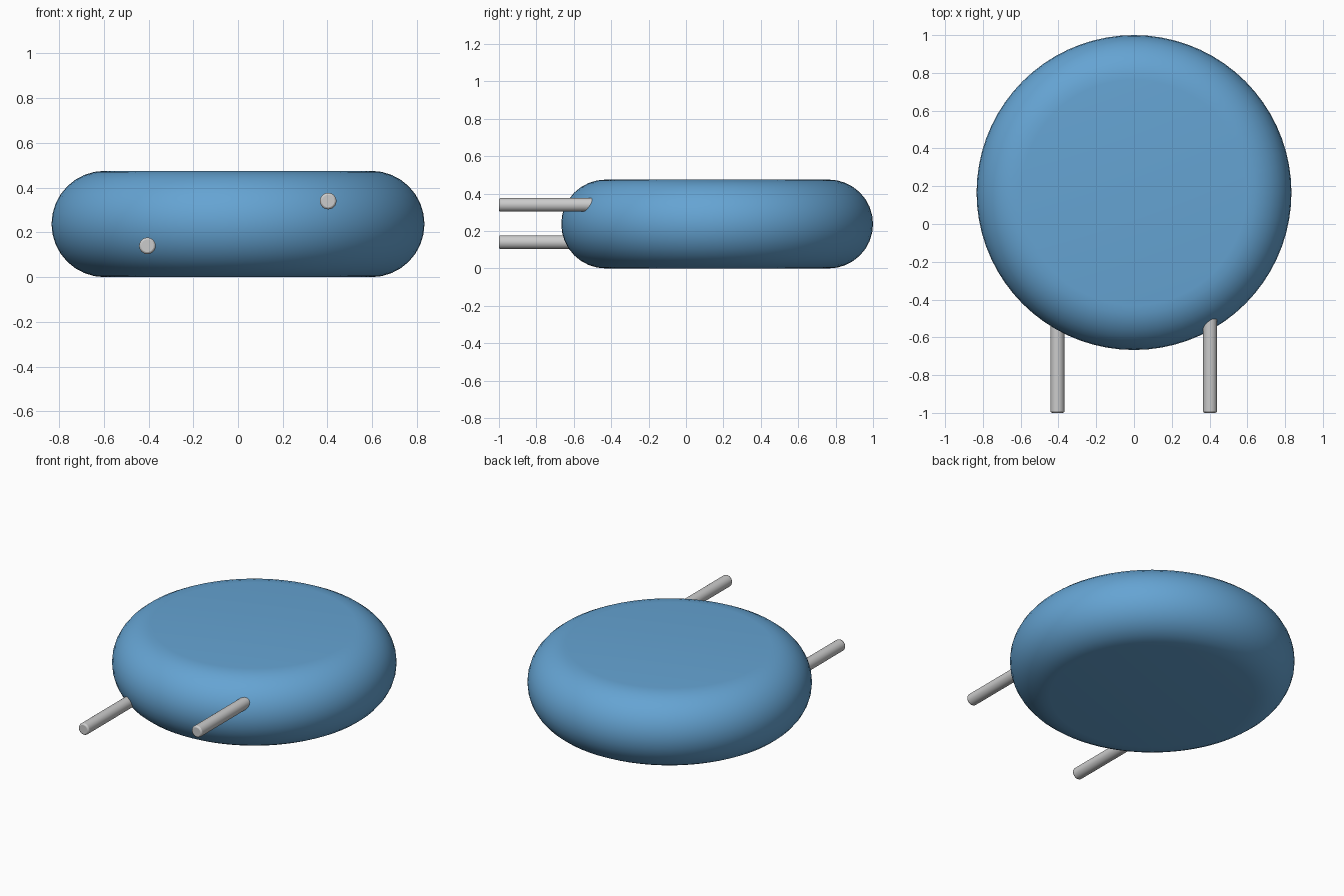
import bpy, bmesh
from math import sin, cos, pi, radians
from mathutils import Vector

if "Cube" in bpy.data.objects:
    bpy.data.objects.remove(bpy.data.objects["Cube"])

THICK, RADIUS, CENTRE_Y = 0.475, 0.8335, 0.1665
EDGE = THICK / 2


def smooth(obj, angle=35):
    bpy.ops.object.select_all(action='DESELECT')
    obj.select_set(True)
    bpy.context.view_layer.objects.active = obj
    bpy.ops.object.shade_smooth_by_angle(angle=radians(angle))


# Round body: half profile with a full-round rim, spun about z
def make_body():
    steps = 16
    profile = [(0, 0)]
    for i in range(steps + 1):
        a = -pi / 2 + pi * i / steps
        profile.append((RADIUS - EDGE + EDGE * cos(a), EDGE + EDGE * sin(a)))
    profile.append((0, THICK))

    bm = bmesh.new()
    verts = [bm.verts.new((x, 0, z)) for x, z in profile]
    edges = [bm.edges.new(pair) for pair in zip(verts, verts[1:])]
    bmesh.ops.spin(bm, geom=verts + edges, cent=(0, 0, 0), axis=(0, 0, 1),
                   angle=2 * pi, steps=72)
    bmesh.ops.remove_doubles(bm, verts=bm.verts, dist=1e-4)
    bmesh.ops.recalc_face_normals(bm, faces=bm.faces)
    mesh = bpy.data.meshes.new("disc_body")
    bm.to_mesh(mesh)
    bm.free()
    obj = bpy.data.objects.new("disc_body", mesh)
    obj.location.y = CENTRE_Y
    bpy.context.collection.objects.link(obj)
    blue = bpy.data.materials.new("blue_coating")
    blue.diffuse_color = (0.13, 0.37, 0.65, 1)
    blue.use_nodes = True
    blue.node_tree.nodes["Principled BSDF"].inputs["Base Color"].default_value = blue.diffuse_color
    mesh.materials.append(blue)
    smooth(obj)


# Wire leads: thin rods with slightly eased ends, rooted inside the body
def make_lead(name, x, z, front=-1.0, back=-0.42, radius=0.037):
    bpy.ops.mesh.primitive_cylinder_add(
        vertices=24, radius=radius, depth=back - front,
        location=(x, (front + back) / 2, z), rotation=(pi / 2, 0, 0))
    lead = bpy.context.object
    lead.name = name
    bevel = lead.modifiers.new("eased_ends", 'BEVEL')
    bevel.width = 0.009
    bevel.segments = 2
    bevel.limit_method = 'ANGLE'
    smooth(lead)


make_body()
make_lead("left_lead", -0.405, 0.14)
make_lead("right_lead", 0.403, 0.34)
